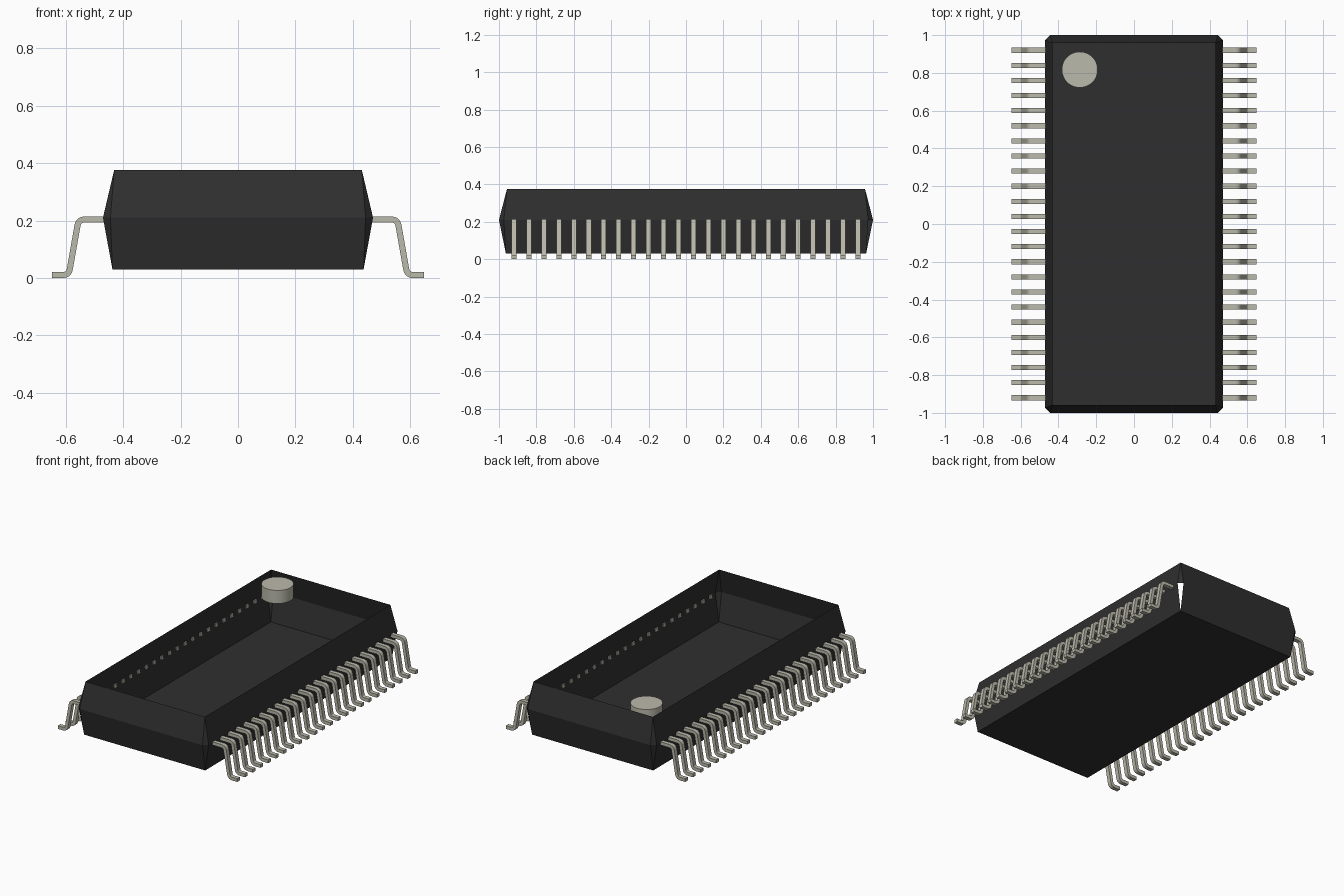
import bpy, bmesh
from math import radians
from mathutils import Vector

cube = bpy.data.objects.get("Cube")
if cube:
    bpy.data.objects.remove(cube, do_unlink=True)


def material(name, rgb):
    m = bpy.data.materials.new(name)
    m.use_nodes = True
    m.diffuse_color = (*rgb, 1)
    bsdf = m.node_tree.nodes["Principled BSDF"]
    bsdf.inputs["Base Color"].default_value = (*rgb, 1)
    bsdf.inputs["Roughness"].default_value = 0.6
    return m


BLACK = material("black plastic", (0.028, 0.028, 0.028))
METAL = material("pale metal", (0.50, 0.49, 0.41))


def mesh_object(name, bm, mat):
    me = bpy.data.meshes.new(name)
    bm.to_mesh(me)
    bm.free()
    me.materials.append(mat)
    ob = bpy.data.objects.new(name, me)
    bpy.context.collection.objects.link(ob)
    return ob


def smooth(ob):
    bpy.ops.object.select_all(action='DESELECT')
    ob.select_set(True)
    bpy.context.view_layer.objects.active = ob
    bpy.ops.object.shade_smooth_by_angle(angle=radians(35))


# Package body: thin open-topped shell, widest at the seam, with cut corners there
SEAM_X, SEAM_Y, SEAM_Z, CUT = 0.47, 1.0, 0.21, 0.026
CORNERS = [(1, 1), (-1, 1), (-1, -1), (1, -1)]
bm = bmesh.new()
floor = [bm.verts.new((sx * 0.437, sy * 0.963, 0.03)) for sx, sy in CORNERS]
rim = [bm.verts.new((sx * 0.431, sy * 0.957, 0.376)) for sx, sy in CORNERS]
seam = []
for sx, sy in CORNERS:
    pair = [bm.verts.new((sx * SEAM_X, sy * (SEAM_Y - CUT), SEAM_Z)),
            bm.verts.new((sx * (SEAM_X - CUT), sy * SEAM_Y, SEAM_Z))]
    seam.append(pair if sx * sy > 0 else pair[::-1])
bm.faces.new(floor[::-1])
for i in range(4):
    j = (i + 1) % 4
    a, b = seam[i]
    c = seam[j][0]
    bm.faces.new((floor[i], floor[j], c, b))   # lower wall
    bm.faces.new((b, c, rim[j], rim[i]))       # upper wall
    bm.faces.new((a, b, rim[i]))               # upper corner
    if i:                                      # the back left lower corner is open
        bm.faces.new((floor[i], b, a))
mesh_object("package_body", bm, BLACK)

# Orientation dot: short disc hanging at rim height
bm = bmesh.new()
bmesh.ops.create_cone(bm, cap_ends=True, segments=48, radius1=0.095,
                      radius2=0.095, depth=0.086)
bmesh.ops.translate(bm, verts=bm.verts, vec=(-0.287, 0.817, 0.333))
smooth(mesh_object("orientation_dot", bm, METAL))


def rounded(points, d=0.021, steps=5):
    """Round the inner corners of a path."""
    pts = [Vector(p) for p in points]
    out = [pts[0]]
    for p, q, r in zip(pts, pts[1:], pts[2:]):
        a = q + (p - q).normalized() * d
        b = q + (r - q).normalized() * d
        for k in range(steps + 1):
            t = k / steps
            out.append(a * (1 - t) ** 2 + q * 2 * t * (1 - t) + b * t * t)
    return out + [pts[-1]]


# Gull-wing lead: bent strip, repeated along the side and mirrored
WIDTH, HALF_THICK, COUNT, REACH = 0.027, 0.0105, 24, 0.92
path = rounded([(0.462, 0.2035), (0.555, 0.2035), (0.589, 0.0105), (0.648, 0.0105)])
bm = bmesh.new()
rings = []
for i, p in enumerate(path):
    t = (path[min(i + 1, len(path) - 1)] - path[max(i - 1, 0)]).normalized()
    n = Vector((-t.y, t.x)) * HALF_THICK
    rings.append([bm.verts.new((q.x, y, q.y)) for q, y in (
        (p + n, -WIDTH / 2), (p + n, WIDTH / 2), (p - n, WIDTH / 2), (p - n, -WIDTH / 2))])
for r, s in zip(rings, rings[1:]):
    for k in range(4):
        bm.faces.new((r[k], r[(k + 1) % 4], s[(k + 1) % 4], s[k]))
bm.faces.new(rings[0])
bm.faces.new(rings[-1])
bmesh.ops.recalc_face_normals(bm, faces=bm.faces)
bmesh.ops.translate(bm, verts=bm.verts, vec=(0, -REACH, 0))
leads = mesh_object("leads", bm, METAL)
smooth(leads)
arr = leads.modifiers.new("row", 'ARRAY')
arr.count = COUNT
arr.use_relative_offset = False
arr.use_constant_offset = True
arr.constant_offset_displace = (0, 2 * REACH / (COUNT - 1), 0)
leads.modifiers.new("both_sides", 'MIRROR')
